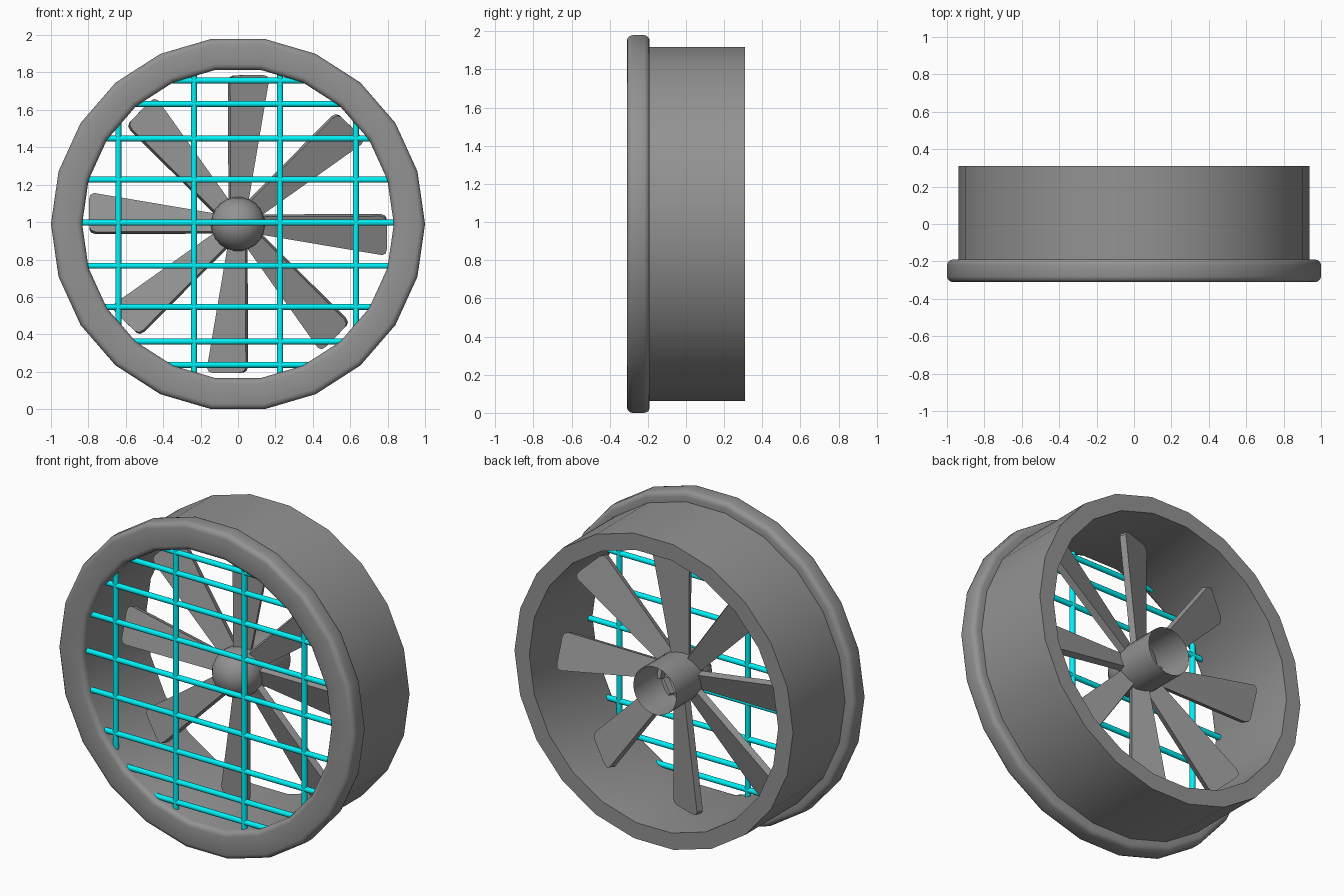
import bpy, bmesh, math
from mathutils import Vector

if "Cube" in bpy.data.objects:
    bpy.data.objects.remove(bpy.data.objects["Cube"])

SIDES = 22
CZ = math.cos(math.pi / SIDES)      # axis height so the ring rests on z = 0


def material(name, col):
    m = bpy.data.materials.new(name)
    m.diffuse_color = (*col, 1)
    m.use_nodes = True
    m.node_tree.nodes["Principled BSDF"].inputs["Base Color"].default_value = m.diffuse_color
    return m


dark = material("dark_grey", (0.29, 0.29, 0.29))
cyan = material("guard_cyan", (0.0, 0.88, 0.93))


def finish(name, bm, mat):
    bmesh.ops.recalc_face_normals(bm, faces=bm.faces)
    me = bpy.data.meshes.new(name)
    bm.to_mesh(me)
    bm.free()
    ob = bpy.data.objects.new(name, me)
    bpy.context.collection.objects.link(ob)
    me.materials.append(mat)
    bpy.ops.object.select_all(action='DESELECT')
    ob.select_set(True)
    bpy.context.view_layer.objects.active = ob
    bpy.ops.object.shade_smooth_by_angle(angle=math.radians(35))
    return ob


def lathe(name, profile, closed=False):
    """Turn a (radius, y) profile around the fan axis."""
    bm = bmesh.new()
    rings = []
    for r, y in profile:
        rings.append([bm.verts.new((r * math.cos(2 * math.pi * i / SIDES), y,
                                    CZ + r * math.sin(2 * math.pi * i / SIDES)))
                      for i in range(SIDES)])
    pairs = list(zip(rings, rings[1:]))
    if closed:
        pairs.append((rings[-1], rings[0]))
    for a, b in pairs:
        for i in range(SIDES):
            j = (i + 1) % SIDES
            bm.faces.new((a[i], a[j], b[j], b[i]))
    bmesh.ops.remove_doubles(bm, verts=bm.verts, dist=1e-5)
    return finish(name, bm, dark)


def corner(r, y, a0, c=0.03):
    """Rounded profile corner, a quarter arc from angle a0."""
    return [(r + c * math.cos(math.radians(a0 + 30 * k)),
             y + c * math.sin(math.radians(a0 + 30 * k))) for k in range(4)]


# Housing: rounded front flange and thick-walled drum behind it
lathe("housing", corner(0.863, -0.28, 180) + corner(0.97, -0.28, 270)
      + corner(0.97, -0.22, 0)
      + [(0.938, -0.19), (0.938, 0.31), (0.838, 0.31)], closed=True)

# Hub: domed front, open tube at the back
R = 0.145
dome = [(R * math.sin(math.radians(a)), -R * math.cos(math.radians(a)))
        for a in range(0, 91, 15)]
lathe("hub", dome + [(R, 0.3)])

# Fan blades: tapered, pitched plates with rounded tips
outline = [(0.12, 0.045), (0.76, 0.048), (0.785, 0.04), (0.795, 0.02),
           (0.797, -0.125), (0.79, -0.15), (0.77, -0.16), (0.12, -0.05)]
for n in range(8):
    bm = bmesh.new()
    ang = n * math.pi / 4
    ca, sa = math.cos(ang), math.sin(ang)
    layers = []
    for t in (-0.02, 0.02):
        ring = []
        for u, v in outline:
            y = 0.06 - 0.33 * (v + 0.055) + 0.95 * t
            w = v + 0.31 * t
            ring.append(bm.verts.new((u * ca - w * sa, y, CZ + u * sa + w * ca)))
        layers.append(ring)
    lo, hi = layers
    bm.faces.new(lo)
    bm.faces.new(hi[::-1])
    for i in range(len(outline)):
        j = (i + 1) % len(outline)
        bm.faces.new((lo[i], lo[j], hi[j], hi[i]))
    finish(f"blade_{n + 1}", bm, dark)


# Cyan guard bars
def bar(name, a, b, r=0.016):
    a, b = Vector(a), Vector(b)
    bm = bmesh.new()
    bmesh.ops.create_cone(bm, cap_ends=True, segments=12, radius1=r, radius2=r,
                          depth=(b - a).length)
    ob = finish(name, bm, cyan)
    ob.location = (a + b) / 2
    ob.rotation_euler = (b - a).to_track_quat('Z', 'Y').to_euler()


def half_chord(d):
    return math.sqrt(0.855 ** 2 - d * d)


BY = -0.26
for i, d in enumerate((-0.76, -0.635, -0.45, -0.23, 0, 0.23, 0.45, 0.635, 0.76)):
    h = half_chord(d)
    z = CZ + 0.007 + d
    bar(f"guard_horizontal_{i + 1}", (-h, BY, z), (h, BY, z))
for i, x in enumerate((-0.64, -0.235, 0.225, 0.63)):
    h = half_chord(x)
    bar(f"guard_vertical_{i + 1}", (x, BY, CZ - h), (x, BY, CZ + h))
